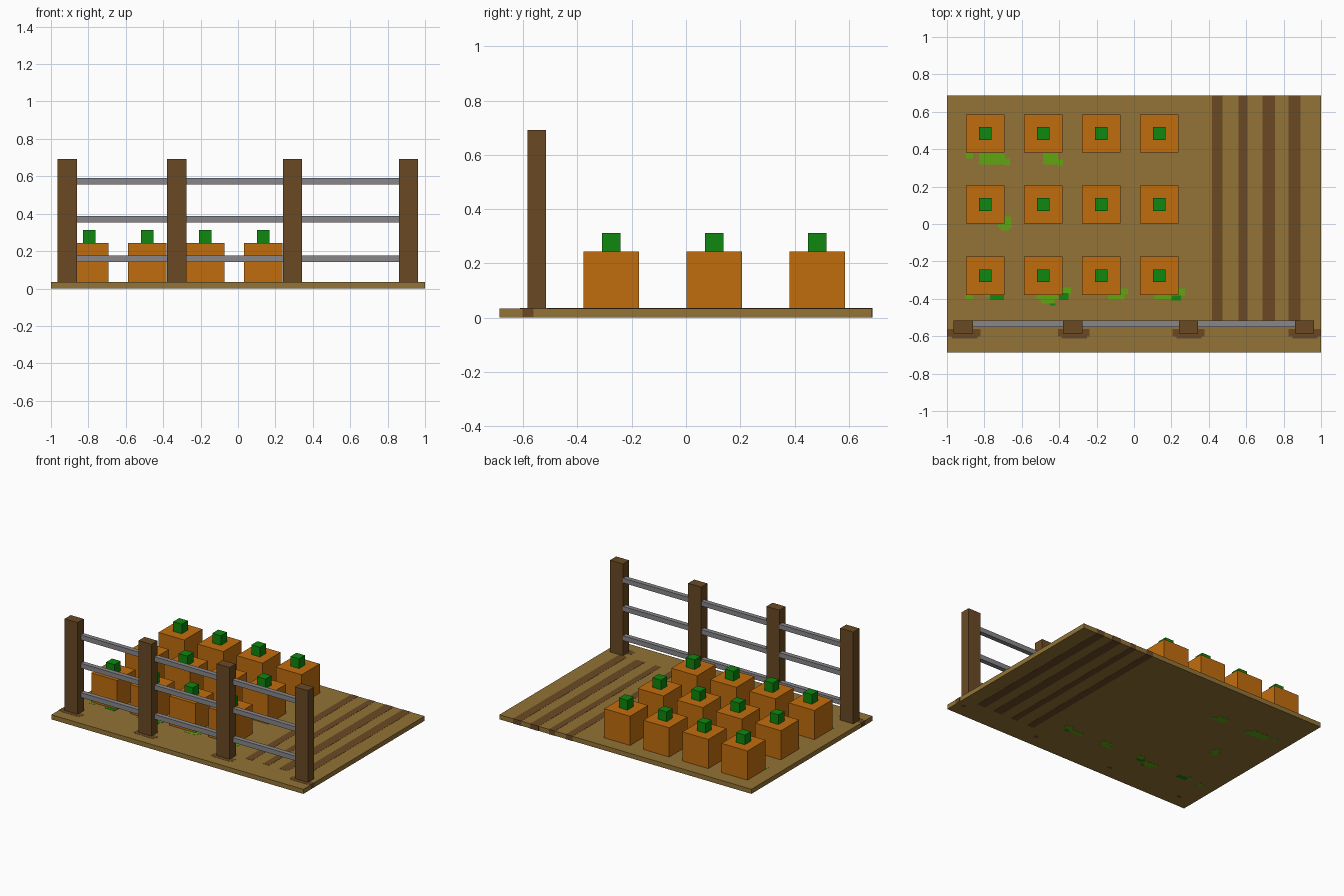
import bpy
import bmesh
from mathutils import Matrix, Vector

cube = bpy.data.objects.get("Cube")
if cube:
    bpy.data.objects.remove(cube, do_unlink=True)


def material(name, r, g, b):
    """Flat material from 0-255 display values, stored as linear."""
    def lin(c):
        c /= 255
        return c / 12.92 if c <= 0.04045 else ((c + 0.055) / 1.055) ** 2.4
    col = (lin(r), lin(g), lin(b), 1)
    m = bpy.data.materials.new(name)
    m.use_nodes = True
    m.diffuse_color = col
    bsdf = m.node_tree.nodes["Principled BSDF"]
    bsdf.inputs["Base Color"].default_value = col
    bsdf.inputs["Roughness"].default_value = 0.9
    return m


SOIL = material("soil", 147, 115, 54)
WOOD = material("dark wood", 106, 74, 36)
ORANGE = material("pumpkin orange", 193, 109, 13)
STEM = material("stem green", 14, 135, 14)
LIME = material("vine green", 94, 166, 16)
METAL = material("rail grey", 136, 134, 138)


def boxes(name, mat, extents):
    """One object made of boxes given as (x0, x1, y0, y1, z0, z1)."""
    bm = bmesh.new()
    for x0, x1, y0, y1, z0, z1 in extents:
        centre = Vector(((x0 + x1) / 2, (y0 + y1) / 2, (z0 + z1) / 2))
        size = Matrix.Diagonal((x1 - x0, y1 - y0, z1 - z0, 1))
        bmesh.ops.create_cube(bm, size=1, matrix=Matrix.Translation(centre) @ size)
    mesh = bpy.data.meshes.new(name)
    bm.to_mesh(mesh)
    bm.free()
    mesh.materials.append(mat)
    obj = bpy.data.objects.new(name, mesh)
    bpy.context.collection.objects.link(obj)
    return obj


# Ground slab; painted marks stand 0.001 proud of it
TOP = 0.035
HX, HY = 1.0, 0.687
boxes("ground", SOIL, [(-HX + 0.001, HX - 0.001, -HY, HY - 0.001, 0.001, TOP - 0.001)])

# Tilled furrows, running to the back edge and showing on the underside
furrows = [(0.418, 0.472), (0.559, 0.606), (0.687, 0.755), (0.826, 0.890)]
boxes("furrows", WOOD, [(a, b, -0.515, HY, 0, TOP) for a, b in furrows])

# Pumpkins in a 4 x 3 grid, each with a stem
H = 0.1025
S = 0.034
for r, y in enumerate((-0.276, 0.104, 0.484)):
    for c, x in enumerate((-0.795, -0.485, -0.175, 0.135)):
        tag = f"_{r + 1}_{c + 1}"
        boxes("pumpkin" + tag, ORANGE, [(x - H, x + H, y - H, y + H, TOP - 0.002, 0.243)])
        boxes("stem" + tag, STEM, [(x - S, x + S, y - S, y + S, 0.243, 0.312)])

# Fence posts with trodden earth around their feet
post_x = (-0.913, -0.328, 0.292, 0.912)
P = 0.0515
for i, x in enumerate(post_x):
    boxes(f"fence_post_{i + 1}", WOOD, [(x - P, x + P, -0.585, -0.516, 0.02, 0.692)])
    cx = x + 0.006 if i < 2 else x
    x0, x1 = max(cx - 0.085, -HX), min(cx + 0.085, HX)
    if i == 0:
        x0 = -HX
    if i == 3:
        x1 = HX
    boxes(f"post_earth_{i + 1}", WOOD, [
        (x0, x1, -0.602, -0.562, 0.002, TOP),
        (max(x0, cx - 0.065), min(x1, cx + 0.070), -0.612, -0.602, 0.002, TOP),
    ])
    # Small spot under the slab
    boxes(f"post_spot_{i + 1}", WOOD, [(x + 0.02, x + 0.05, -0.601, -0.583, 0, 0.004)])

# Three metal rails between neighbouring posts
for k, z in enumerate((0.160, 0.370, 0.573)):
    boxes(f"fence_rail_{k + 1}", METAL, [
        (a + P, b - P, -0.550, -0.517, z - 0.017, z + 0.017)
        for a, b in zip(post_x, post_x[1:])])

# Vine leaves in front of the pumpkins
vines = [
    (-0.90, -0.86, 0.35, 0.38), (-0.83, -0.69, 0.318, 0.38), (-0.69, -0.663, 0.312, 0.35),
    (-0.487, -0.407, 0.318, 0.38), (-0.407, -0.38, 0.312, 0.345),
    (-0.70, -0.658, 0.0, 0.04), (-0.727, -0.652, -0.022, 0.006), (-0.711, -0.668, -0.036, -0.022),
    (-0.90, -0.86, -0.40, -0.37), (-0.797, -0.77, -0.387, -0.35),
    (-0.52, -0.407, -0.40, -0.37), (-0.497, -0.425, -0.425, -0.40), (-0.385, -0.337, -0.378, -0.34),
    (-0.118, -0.032, -0.378, -0.345), (-0.14, -0.05, -0.405, -0.378),
    (0.107, 0.22, -0.40, -0.37), (0.22, 0.272, -0.385, -0.345),
]
boxes("vine_leaves", LIME, [(*v, 0, TOP) for v in vines])
shade = [
    (-0.77, -0.695, -0.405, -0.37), (-0.40, -0.35, -0.405, -0.37),
    (-0.45, -0.42, -0.437, -0.425), (0.20, 0.25, -0.41, -0.383),
]
boxes("dark_leaves", STEM, [(*v, 0.0005, TOP + 0.0005) for v in shade])
